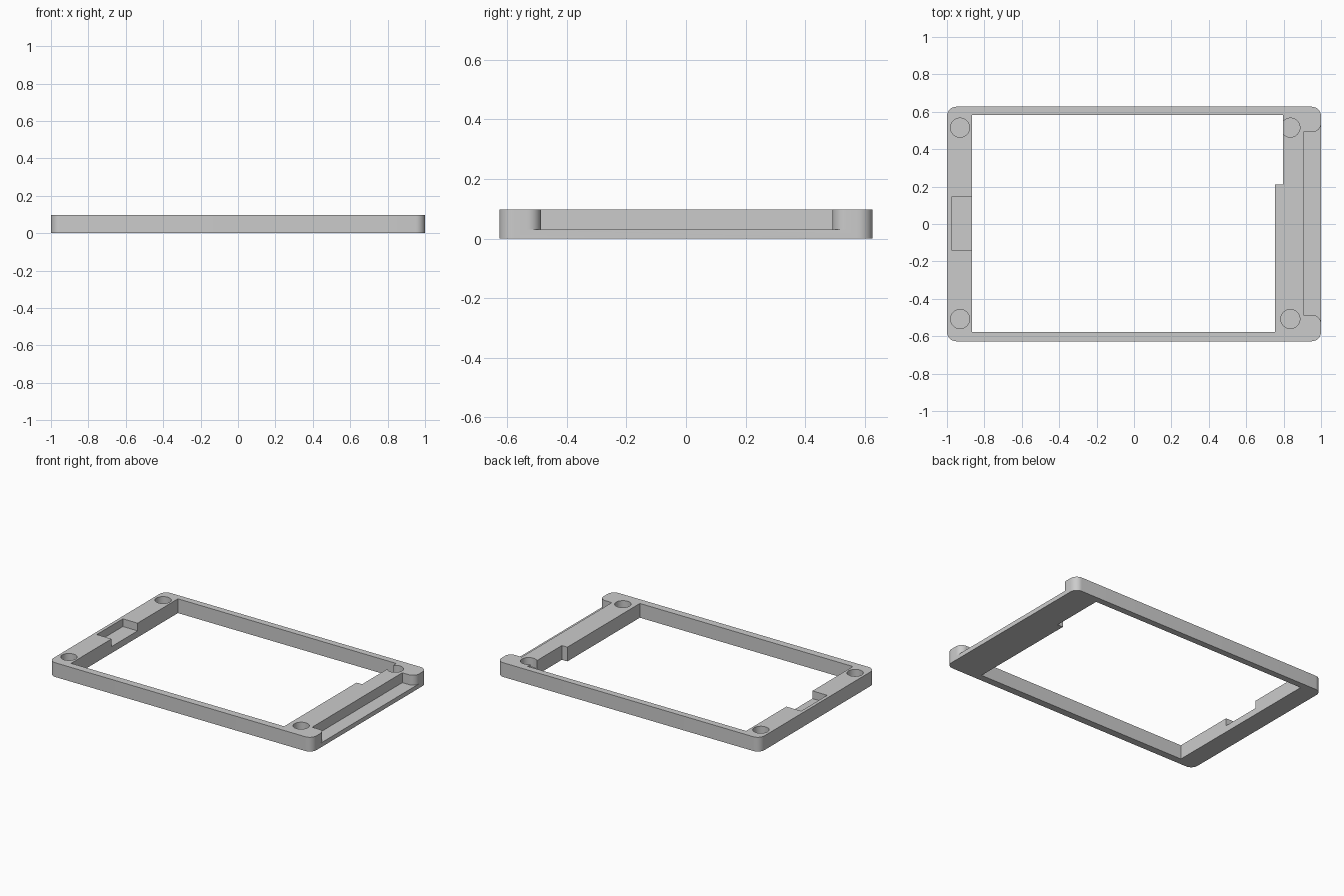
import bpy, bmesh
from math import cos, sin, pi

if "Cube" in bpy.data.objects:
    bpy.data.objects.remove(bpy.data.objects["Cube"])


def arc(cx, cy, r, a0, a1, n=10):
    return [(cx + r * cos(a0 + (a1 - a0) * i / n), cy + r * sin(a0 + (a1 - a0) * i / n))
            for i in range(n + 1)]


def prism(name, pts, z0, z1):
    bm = bmesh.new()
    face = bm.faces.new([bm.verts.new((x, y, z0)) for x, y in pts])
    top = bmesh.ops.extrude_face_region(bm, geom=[face])["geom"]
    bmesh.ops.translate(bm, vec=(0, 0, z1 - z0),
                        verts=[v for v in top if isinstance(v, bmesh.types.BMVert)])
    bmesh.ops.recalc_face_normals(bm, faces=bm.faces)
    mesh = bpy.data.meshes.new(name)
    bm.to_mesh(mesh)
    bm.free()
    ob = bpy.data.objects.new(name, mesh)
    bpy.context.collection.objects.link(ob)
    return ob


def cut(target, name, pts, z0, z1=0.2):
    cutter = prism(name, pts, z0, z1)
    cutter.hide_render = True
    mod = target.modifiers.new(name, "BOOLEAN")
    mod.operation, mod.solver, mod.object = "DIFFERENCE", "EXACT", cutter
    bpy.context.view_layer.objects.active = target
    bpy.ops.object.modifier_apply(modifier=mod.name)
    bpy.data.objects.remove(cutter)


# Rounded outer plate
W, D, H, R = 1.0, 0.627, 0.098, 0.05
outline = []
for i, (sx, sy) in enumerate([(1, 1), (-1, 1), (-1, -1), (1, -1)]):
    outline += arc(sx * (W - R), sy * (D - R), R, i * pi / 2, (i + 1) * pi / 2)
frame = prism("bezel_frame", outline, 0, H)

# Main window with a stepped right edge
cut(frame, "window_cutter", [(-0.865, -0.577), (0.755, -0.577), (0.755, 0.21),
                             (0.797, 0.21), (0.797, 0.583), (-0.865, 0.583)], -0.1)

# Recessed ledge on the right, flaring around the corner posts
r = 0.045
ledge = [(0.905, -0.487)] + arc(W - r, -0.487 - r, r, pi / 2, 0)
ledge += [(1.1, -0.487 - r), (1.1, 0.492 + r)]
ledge += arc(W - r, 0.492 + r, r, 0, -pi / 2) + [(0.905, 0.492)]
cut(frame, "ledge_cutter", ledge, 0.03)

# Pocket in the left rail
cut(frame, "pocket_cutter", [(-0.977, -0.138), (-0.8, -0.138),
                             (-0.8, 0.145), (-0.977, 0.145)], 0.045)

# Blind magnet holes in the corners
for x in (-0.93, 0.836):
    for y in (-0.508, 0.515):
        cut(frame, "hole_cutter", arc(x, y, 0.051, 0, 2 * pi, 48)[:-1], 0.035)

# Smooth curved walls, keep edges crisp
frame.select_set(True)
bpy.context.view_layer.objects.active = frame
bpy.ops.object.shade_smooth_by_angle(angle=pi / 6)
